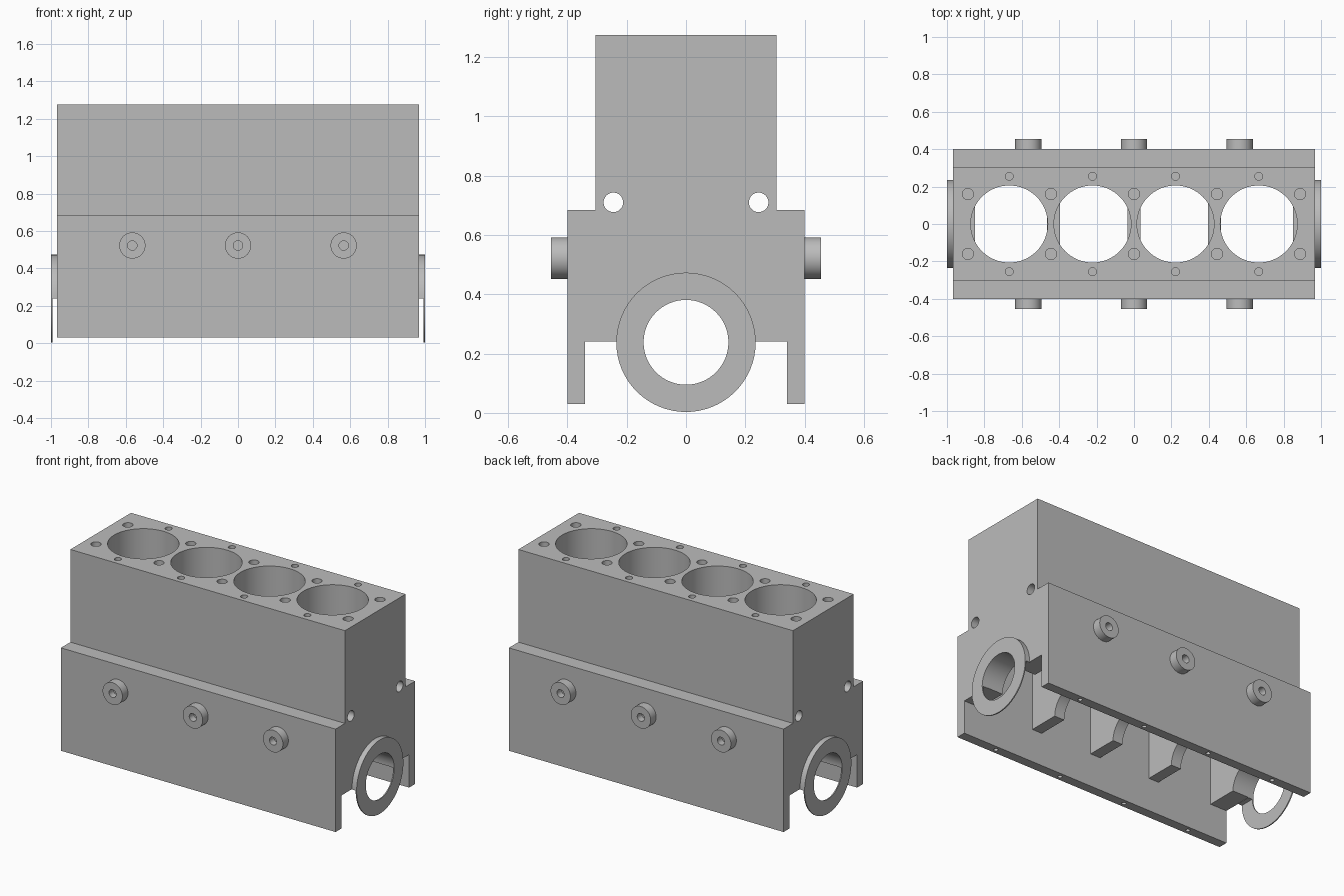
import bpy, bmesh
from math import pi, cos, sin, radians
from mathutils import Matrix, Vector

cube = bpy.data.objects.get("Cube")
if cube:
    bpy.data.objects.remove(cube, do_unlink=True)

metal = bpy.data.materials.new("cast_grey")
metal.use_nodes = True
GREY = (0.5, 0.5, 0.5, 1)
metal.diffuse_color = GREY
metal.node_tree.nodes["Principled BSDF"].inputs["Base Color"].default_value = GREY

HALF = 0.967          # half length of the block
TOP = 1.275
CEILING = 0.62        # top of the crankcase bays
CRANK_Z = 0.238
BORES = [-0.667, -0.222, 0.222, 0.667]


def finish(name, bm):
    bmesh.ops.recalc_face_normals(bm, faces=bm.faces[:])
    mesh = bpy.data.meshes.new(name)
    bm.to_mesh(mesh)
    bm.free()
    mesh.materials.append(metal)
    ob = bpy.data.objects.new(name, mesh)
    bpy.context.collection.objects.link(ob)
    return ob


def smooth(ob):
    bpy.ops.object.select_all(action='DESELECT')
    ob.select_set(True)
    bpy.context.view_layer.objects.active = ob
    bpy.ops.object.shade_smooth_by_angle(angle=radians(30))


def add_box(bm, x0, x1, y0, y1, z0, z1):
    size = Matrix.Diagonal((x1 - x0, y1 - y0, z1 - z0, 1))
    mid = Matrix.Translation(((x0 + x1) / 2, (y0 + y1) / 2, (z0 + z1) / 2))
    bmesh.ops.create_cube(bm, size=1, matrix=mid @ size)


def add_cylinder(bm, start, end, radius, sides=32):
    a, b = Vector(start), Vector(end)
    turn = (b - a).to_track_quat('Z', 'Y').to_matrix().to_4x4()
    bmesh.ops.create_cone(bm, cap_ends=True, segments=sides, radius1=radius,
                          radius2=radius, depth=(b - a).length,
                          matrix=Matrix.Translation((a + b) / 2) @ turn)


def add_prism(bm, outline, x0, x1):
    """Extrude a (y, z) outline along x."""
    face = bm.faces.new([bm.verts.new((x0, y, z)) for y, z in outline])
    moved = bmesh.ops.extrude_face_region(bm, geom=[face])["geom"]
    bmesh.ops.translate(bm, vec=(x1 - x0, 0, 0),
                        verts=[v for v in moved if isinstance(v, bmesh.types.BMVert)])


def cut(target, bm):
    cutter = finish("cutter", bm)
    cutter.hide_render = True
    mod = target.modifiers.new("cut", 'BOOLEAN')
    mod.operation = 'DIFFERENCE'
    mod.solver = 'EXACT'
    mod.object = cutter
    bpy.context.view_layer.objects.active = target
    bpy.ops.object.modifier_apply(modifier=mod.name)
    bpy.data.objects.remove(cutter, do_unlink=True)


# Block: stepped section with side skirts
half = [(0.34, 0.24), (0.34, 0.03), (0.4, 0.03), (0.4, 0.685), (0.305, 0.685), (0.305, TOP)]
bm = bmesh.new()
add_prism(bm, half + [(-y, z) for y, z in reversed(half)], -HALF, HALF)
block = finish("engine_block", bm)

# Cylinder bores
bm = bmesh.new()
for x in BORES:
    add_cylinder(bm, (x, 0, CEILING - 0.01), (x, 0, TOP + 0.1), 0.206, 64)
cut(block, bm)

# Crankcase bays, leaving bulkheads between them
bm = bmesh.new()
for s in (-1, 1):
    for a, b in ((0.035, 0.395), (0.465, 0.85)):
        add_box(bm, min(s * a, s * b), max(s * a, s * b), -0.34, 0.34, 0.1, CEILING)
cut(block, bm)

# Crankshaft bore
bm = bmesh.new()
add_cylinder(bm, (-1.2, 0, CRANK_Z), (1.2, 0, CRANK_Z), 0.143, 64)
cut(block, bm)

# Oil galleries, head bolt holes and sump rail holes
bm = bmesh.new()
for y in (-1, 1):
    add_cylinder(bm, (-1.2, y * 0.245, 0.71), (1.2, y * 0.245, 0.71), 0.033)
    for i in range(-2, 3):
        add_cylinder(bm, (i * 0.444, y * 0.16, TOP - 0.3), (i * 0.444, y * 0.16, TOP + 0.1), 0.03)
    for x in BORES:
        add_cylinder(bm, (x, y * 0.255, TOP - 0.3), (x, y * 0.255, TOP + 0.1), 0.021, 24)
    for i in (-1.5, -0.5, 0.5, 1.5):
        add_cylinder(bm, (i * 0.472, y * 0.37, -0.1), (i * 0.472, y * 0.37, 0.13), 0.013, 16)
cut(block, bm)
smooth(block)


# Side bosses, each with a blind hole
def boss(name, x, side):
    bm = bmesh.new()
    profile = [(0, 0.41), (0.025, 0.41), (0.025, 0.455), (0.07, 0.455), (0.07, 0.395)]
    verts = [bm.verts.new((r, y, 0)) for r, y in profile]
    edges = [bm.edges.new(pair) for pair in zip(verts, verts[1:])]
    bmesh.ops.spin(bm, geom=verts + edges, cent=(0, 0, 0), axis=(0, 1, 0),
                   angle=2 * pi, steps=40)
    bmesh.ops.remove_doubles(bm, verts=bm.verts[:], dist=0.0001)
    bmesh.ops.recalc_face_normals(bm, faces=bm.faces[:])
    place = Matrix.Translation((x, 0, 0.522)) @ Matrix.Rotation(0 if side > 0 else pi, 4, 'Z')
    bmesh.ops.transform(bm, matrix=place, verts=bm.verts[:])
    smooth(finish(name, bm))


for label, side in (("front", -1), ("back", 1)):
    for i in (-1, 0, 1):
        boss(f"{label}_boss_{i + 2}", i * 0.565, side)


# End seal rings: thick upper half, thin lower half
def half_ring(start):
    steps = [start + pi * i / 32 for i in range(33)]
    outer = [(0.235 * cos(a), CRANK_Z + 0.235 * sin(a)) for a in steps]
    inner = [(0.143 * cos(a), CRANK_Z + 0.143 * sin(a)) for a in reversed(steps)]
    return outer + inner


for label, side in (("right", -1), ("left", 1)):
    for part, start, inside in (("upper", 0, HALF - 0.002), ("lower", pi, 0.993)):
        bm = bmesh.new()
        add_prism(bm, half_ring(start), side * inside, side)
        smooth(finish(f"{label}_{part}_seal_ring", bm))
